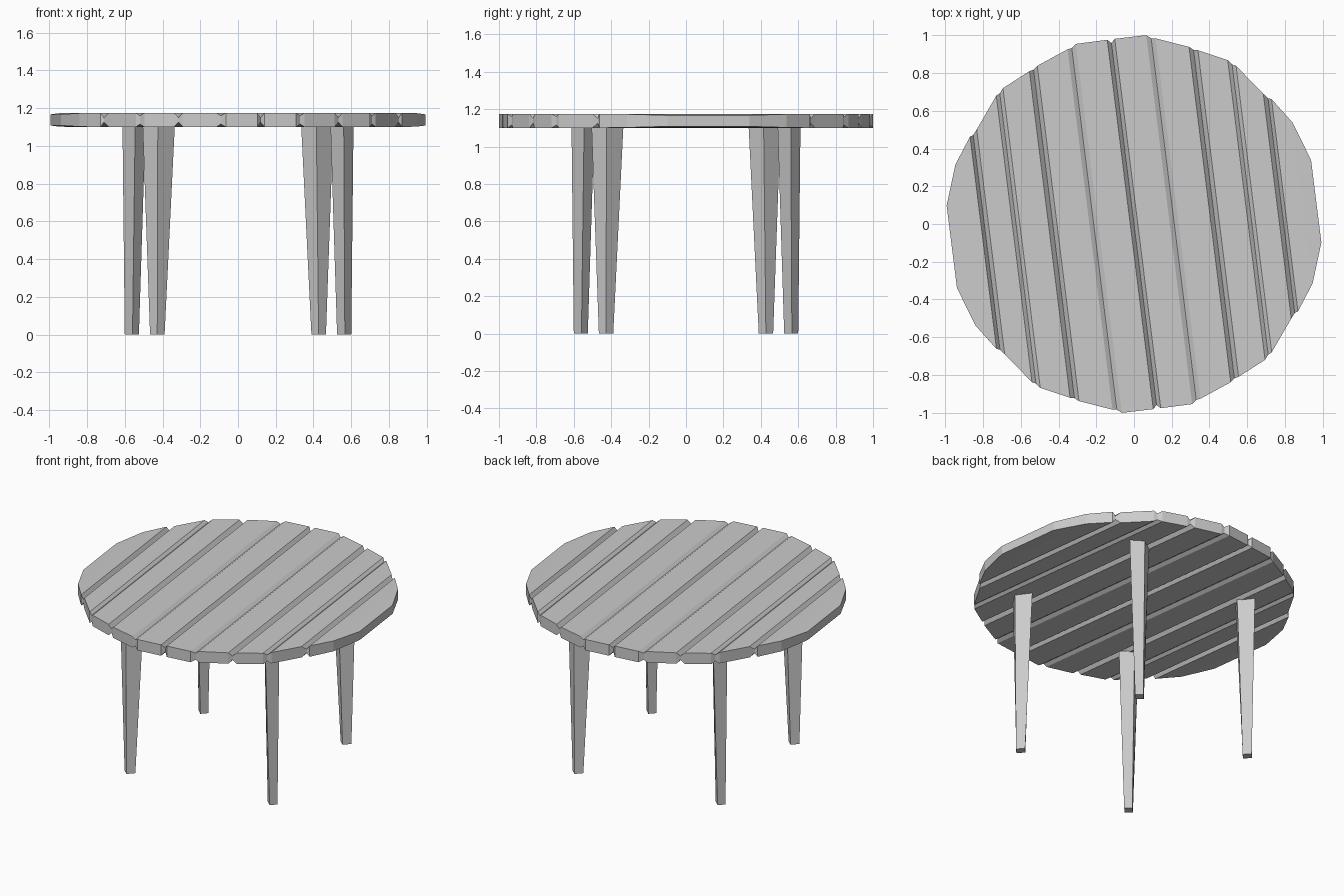
import bpy, bmesh, math
from mathutils import Matrix

if "Cube" in bpy.data.objects:
    bpy.data.objects.remove(bpy.data.objects["Cube"])

TURN = math.radians(7.1)   # boards run slightly off the y axis
Z_LOW, Z_HIGH = 1.10, 1.175


def make_loft(name, sections, turn=0.0):
    """Closed flat-shaded solid through a row of four-sided sections."""
    bm = bmesh.new()
    rings = [[bm.verts.new(p) for p in s] for s in sections]
    for a, b in zip(rings, rings[1:]):
        for i in range(4):
            j = (i + 1) % 4
            bm.faces.new((a[i], a[j], b[j], b[i]))
    bm.faces.new(rings[0])
    bm.faces.new(rings[-1])
    bm.transform(Matrix.Rotation(turn, 4, 'Z'))
    bmesh.ops.recalc_face_normals(bm, faces=bm.faces[:])
    mesh = bpy.data.meshes.new(name)
    bm.to_mesh(mesh)
    bm.free()
    obj = bpy.data.objects.new(name, mesh)
    bpy.context.collection.objects.link(obj)
    return obj


# Table top: (offset across boards, half length, groove depth)
half = [(0, .967, .025), (.02, .986, 0), (.188, .985, 0),
        (.212, .965, .015), (.235, .962, 0), (.405, .895, 0),
        (.427, .877, .025), (.45, .872, 0), (.60, .80, 0),
        (.62, .775, .015), (.64, .765, 0), (.765, .60, 0),
        (.787, .573, .025), (.805, .567, 0), (.90, .43, .002),
        (.973, .22, .008)]
stations = [(-u, v, d) for u, v, d in reversed(half[1:])] + half
make_loft("table_top", [[(u, -v, Z_LOW + d), (u, v, Z_LOW + d),
                         (u, v, Z_HIGH - d), (u, -v, Z_HIGH - d)]
                        for u, v, d in stations], TURN)

# Tapered legs, set diagonally and repeated every quarter turn
foot = [(-.428, -.60), (-.389, -.559), (-.427, -.525), (-.466, -.566)]
head = [(-.425, -.612), (-.335, -.545), (-.415, -.49), (-.505, -.56)]
names = ["front_left_leg", "front_right_leg", "back_right_leg", "back_left_leg"]
for i, name in enumerate(names):
    make_loft(name, [[(x, y, 0) for x, y in foot],
                     [(x, y, Z_LOW + .005) for x, y in head]], i * math.pi / 2)
